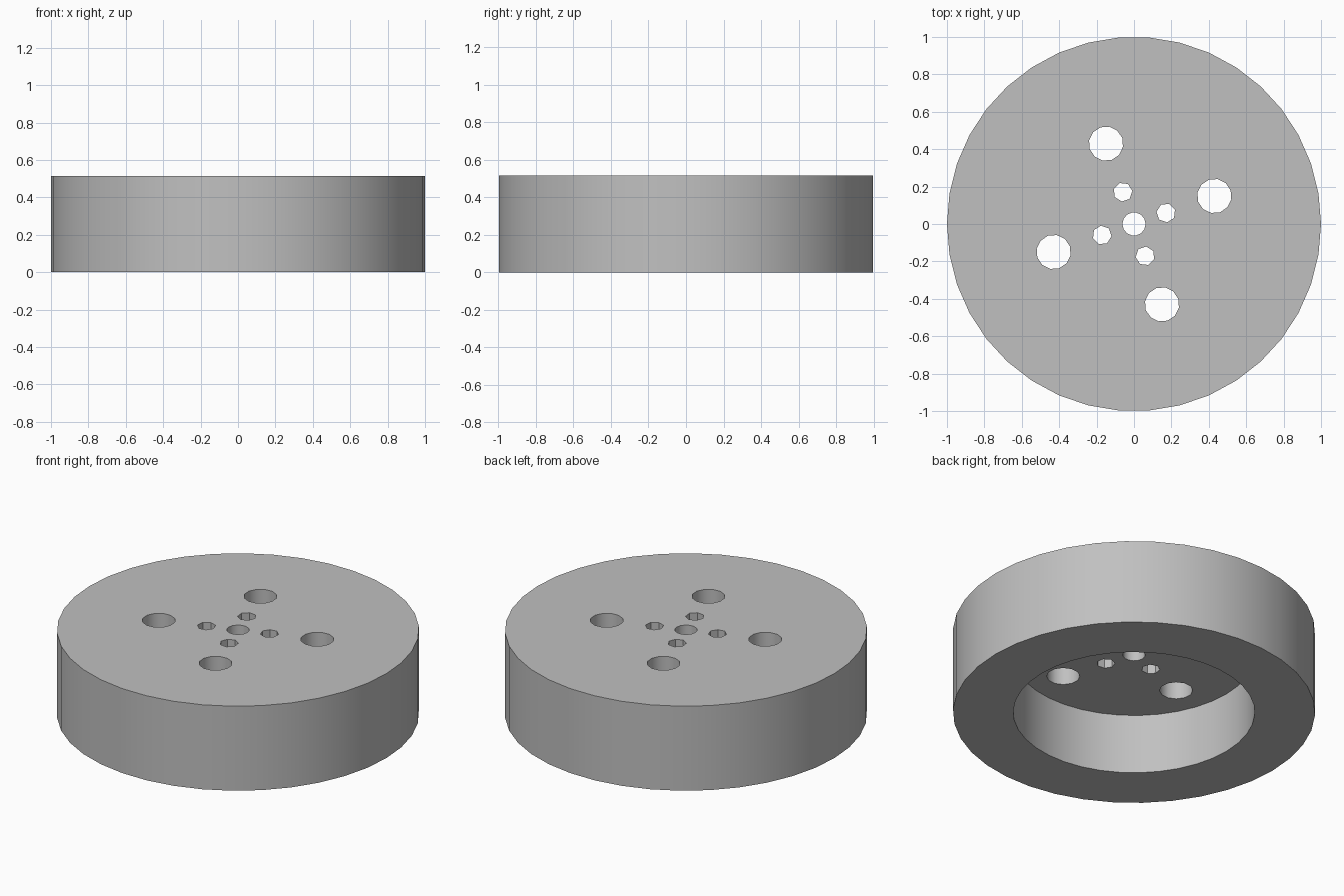
import bpy
import bmesh
from math import cos, sin, pi, radians

cube = bpy.data.objects.get("Cube")
if cube:
    bpy.data.objects.remove(cube, do_unlink=True)

HEIGHT = 0.515
FLOOR = 0.365          # underside of the top plate
TILT = radians(19.2)   # rotation of the hole pattern

grey = bpy.data.materials.new("plain grey")
grey.use_nodes = True
colour = (0.53, 0.53, 0.53, 1)
grey.diffuse_color = colour
grey.node_tree.nodes["Principled BSDF"].inputs["Base Color"].default_value = colour

bm = bmesh.new()


def wall(radius, sides, low, high, x=0, y=0, turn=0):
    """Open cylinder wall; returns its lower and upper edge loops."""
    loops = []
    for z in (low, high):
        verts = [bm.verts.new((x + radius * cos(turn + 2 * pi * i / sides),
                               y + radius * sin(turn + 2 * pi * i / sides), z))
                 for i in range(sides)]
        loops.append([bm.edges.new((verts[i], verts[(i + 1) % sides]))
                      for i in range(sides)])
    bmesh.ops.bridge_loops(bm, edges=loops[0] + loops[1])
    return loops


# Outer rim and round recess underneath
rim_low, rim_high = wall(1, 38, 0, HEIGHT)
recess_low, recess_high = wall(0.667, 38, 0, FLOOR)

# Centre bore and two rings of four through holes
holes = [wall(0.062, 14, FLOOR, HEIGHT)]
for ring, radius, sides in ((0.455, 0.092, 12), (0.181, 0.051, 7)):
    for k in range(4):
        a = TILT + k * pi / 2
        holes.append(wall(radius, sides, FLOOR, HEIGHT,
                          ring * cos(a), ring * sin(a), a))

# Flat faces: underside ring, recess floor and top
floor_edges = recess_high + [e for low, _ in holes for e in low]
top_edges = rim_high + [e for _, high in holes for e in high]
for edges, direction in ((rim_low + recess_low, -1), (floor_edges, -1), (top_edges, 1)):
    bmesh.ops.triangle_fill(bm, use_beauty=True, use_dissolve=False,
                            edges=edges, normal=(0, 0, direction))
bmesh.ops.recalc_face_normals(bm, faces=bm.faces[:])

mesh = bpy.data.meshes.new("wheel_disc")
bm.to_mesh(mesh)
bm.free()
mesh.materials.append(grey)
disc = bpy.data.objects.new("wheel_disc", mesh)
bpy.context.collection.objects.link(disc)

# Smooth round walls, crisp rims
bpy.ops.object.select_all(action="DESELECT")
disc.select_set(True)
bpy.context.view_layer.objects.active = disc
bpy.ops.object.shade_smooth_by_angle(angle=radians(40))
